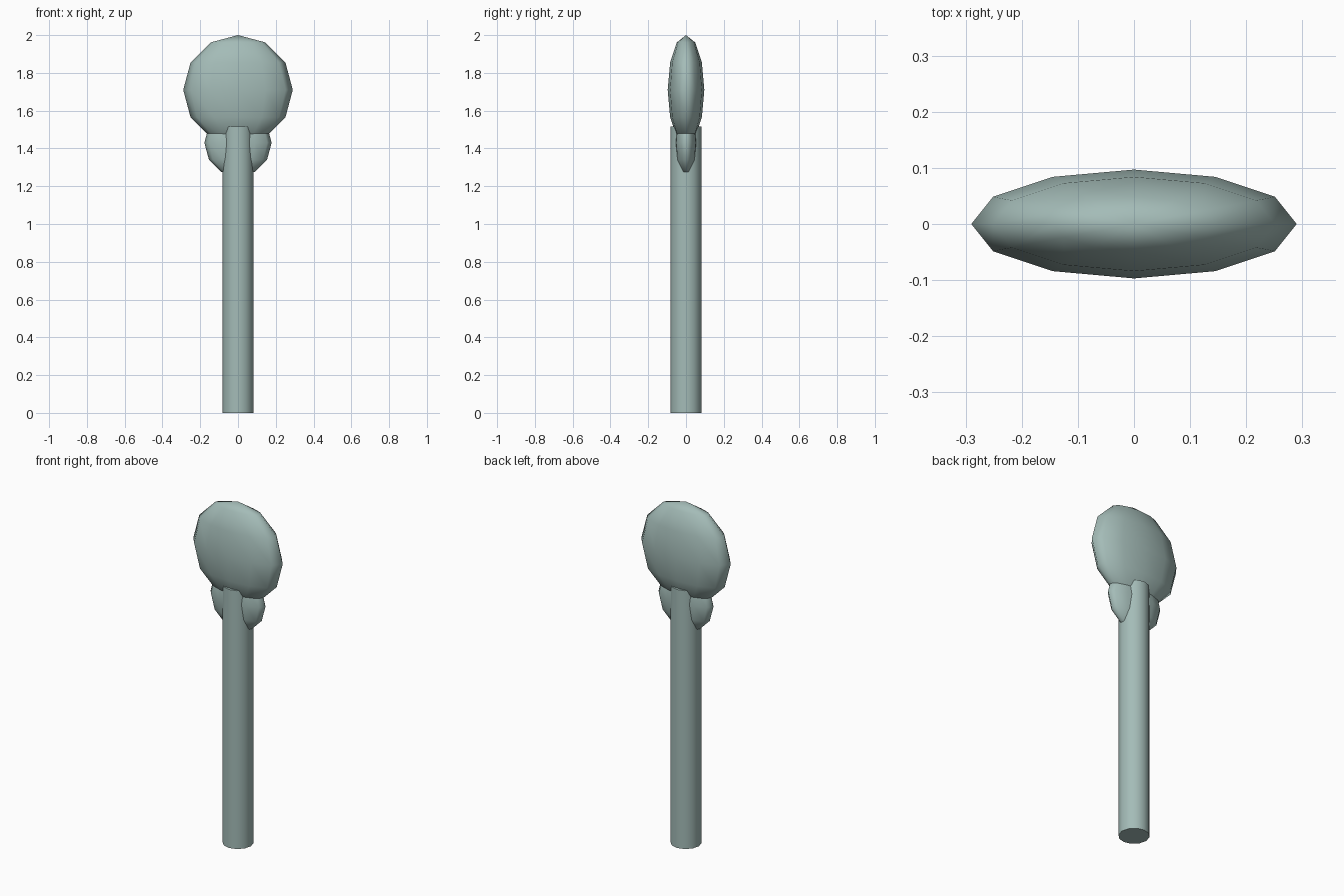
import bpy
import math

if "Cube" in bpy.data.objects:
    bpy.data.objects.remove(bpy.data.objects["Cube"])

# Single grey-green material
mat = bpy.data.materials.new("sage_grey")
mat.diffuse_color = (0.37, 0.50, 0.475, 1.0)
mat.use_nodes = True
mat.node_tree.nodes["Principled BSDF"].inputs["Base Color"].default_value = mat.diffuse_color


def flat_ball(name, radius, depth, z):
    """Low-poly ball flattened front to back."""
    bpy.ops.mesh.primitive_uv_sphere_add(segments=12, ring_count=6, radius=1, location=(0, 0, z))
    ob = bpy.context.object
    ob.name = name
    ob.scale = (radius, depth, radius)
    bpy.ops.object.transform_apply(location=False, rotation=False, scale=True)
    bpy.ops.object.shade_smooth()
    ob.data.materials.append(mat)
    return ob


# Large disc-like head and the smaller collar beneath it
flat_ball("head", 0.29, 0.097, 1.71)
flat_ball("collar", 0.178, 0.059, 1.43)

# Straight round stem
STEM_TOP = 1.515
bpy.ops.mesh.primitive_cylinder_add(vertices=12, radius=0.083, depth=STEM_TOP,
                                    location=(0, 0, STEM_TOP / 2))
stem = bpy.context.object
stem.name = "stem"
stem.data.materials.append(mat)
bpy.ops.object.shade_smooth_by_angle(angle=math.radians(40))
